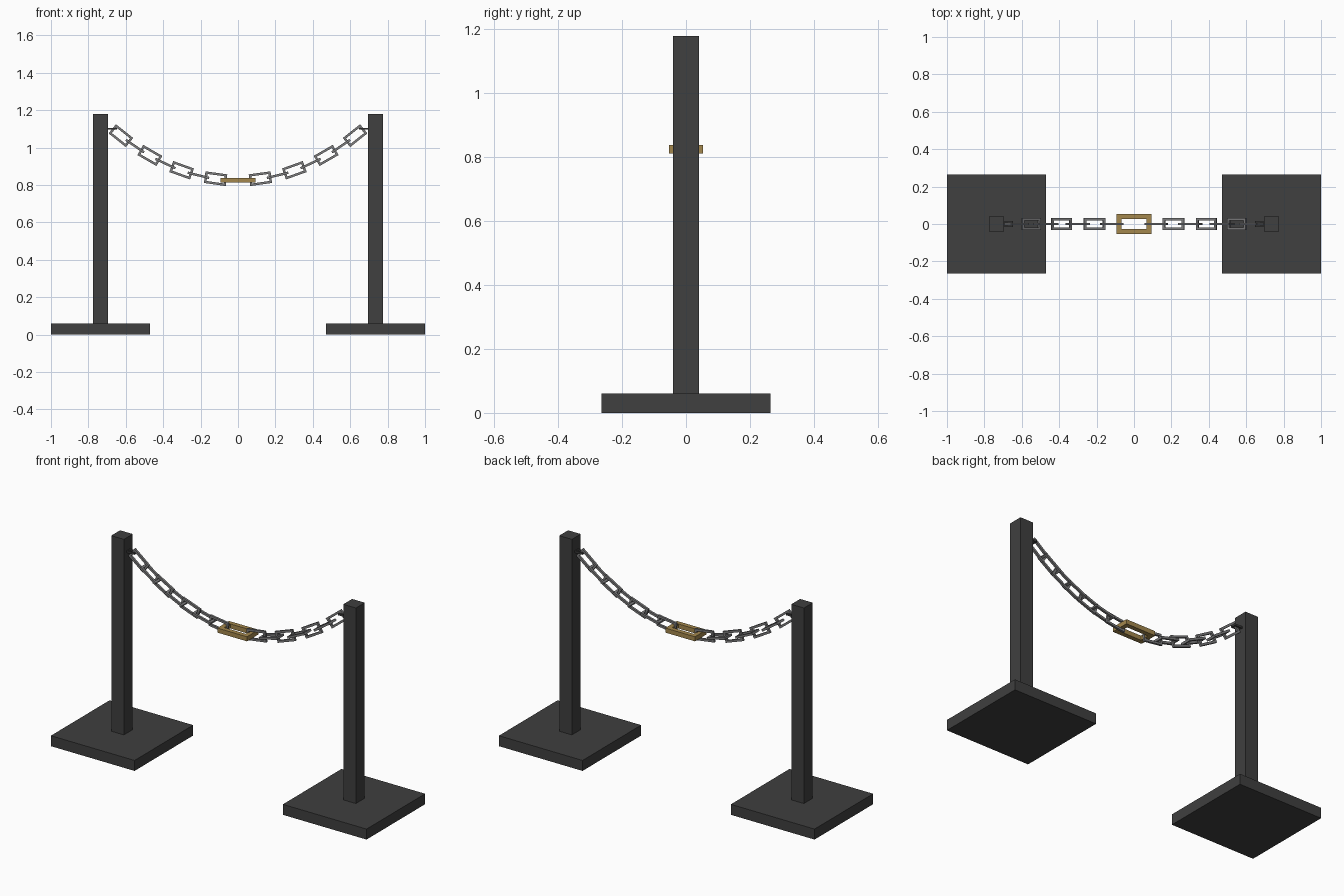
import bpy, bmesh, math
from mathutils import Matrix, Vector

if "Cube" in bpy.data.objects:
    bpy.data.objects.remove(bpy.data.objects["Cube"])


def material(name, rgb):
    m = bpy.data.materials.new(name)
    m.diffuse_color = (*rgb, 1)
    m.use_nodes = True
    m.node_tree.nodes["Principled BSDF"].inputs["Base Color"].default_value = m.diffuse_color
    return m


BLACK = material("black_iron", (0.05, 0.05, 0.05))
STEEL = material("grey_steel", (0.20, 0.20, 0.205))
BRASS = material("brass", (0.37, 0.245, 0.075))


def finish(name, bm, mat):
    bmesh.ops.recalc_face_normals(bm, faces=bm.faces)
    mesh = bpy.data.meshes.new(name)
    bm.to_mesh(mesh)
    bm.free()
    mesh.materials.append(mat)
    ob = bpy.data.objects.new(name, mesh)
    bpy.context.collection.objects.link(ob)
    return ob


def box(name, centre, size, mat):
    bm = bmesh.new()
    bmesh.ops.create_cube(bm, size=1)
    bmesh.ops.scale(bm, vec=size, verts=bm.verts)
    bmesh.ops.translate(bm, vec=centre, verts=bm.verts)
    return finish(name, bm, mat)


def link(name, centre, length, width, bar, mat, pitch=0.0, roll=0.0):
    """Rectangular ring of square bar, long along x, rolled about its length then pitched in xz."""
    bm = bmesh.new()
    rings = []
    for sx, sy in ((-1, -1), (1, -1), (1, 1), (-1, 1)):
        ring = []
        for inset, z in ((0, -1), (0, 1), (bar, 1), (bar, -1)):
            ring.append(bm.verts.new((sx * (length / 2 - inset),
                                      sy * (width / 2 - inset), z * bar / 2)))
        rings.append(ring)
    for i in range(4):
        a, b = rings[i], rings[(i + 1) % 4]
        for j in range(4):
            k = (j + 1) % 4
            bm.faces.new((a[j], b[j], b[k], a[k]))
    bm.transform(Matrix.Translation(Vector(centre)) @ Matrix.Rotation(-pitch, 4, 'Y')
                 @ Matrix.Rotation(roll, 4, 'X'))
    return finish(name, bm, mat)


# Sagging chain: catenary with its low point at the brass link
C, LOW = 0.86, 0.825
FIRST, STEP = 0.12, 0.0938

link("centre_link", (0, 0, LOW), 0.188, 0.106, 0.026, BRASS)

for side, s in (("left", -1), ("right", 1)):
    # Post with its square foot
    box(f"{side}_base", (s * 0.735, 0, 0.03), (0.53, 0.53, 0.06), BLACK)
    box(f"{side}_post", (s * 0.735, 0, 0.62), (0.08, 0.08, 1.12), BLACK)
    # Eye that holds the end of the chain
    link(f"{side}_eye", (s * 0.675, 0, 1.10), 0.058, 0.032, 0.01, BLACK)
    # Links alternate upright and flat
    for i in range(7):
        x = C * math.asinh((FIRST + i * STEP) / C)
        z = LOW + C * (math.cosh(x / C) - 1)
        link(f"{side}_link_{i + 1}", (s * x, 0, z), 0.118, 0.063, 0.0125, STEEL,
             pitch=s * math.atan(math.sinh(x / C)),
             roll=math.pi / 2 if i % 2 == 0 else 0)
